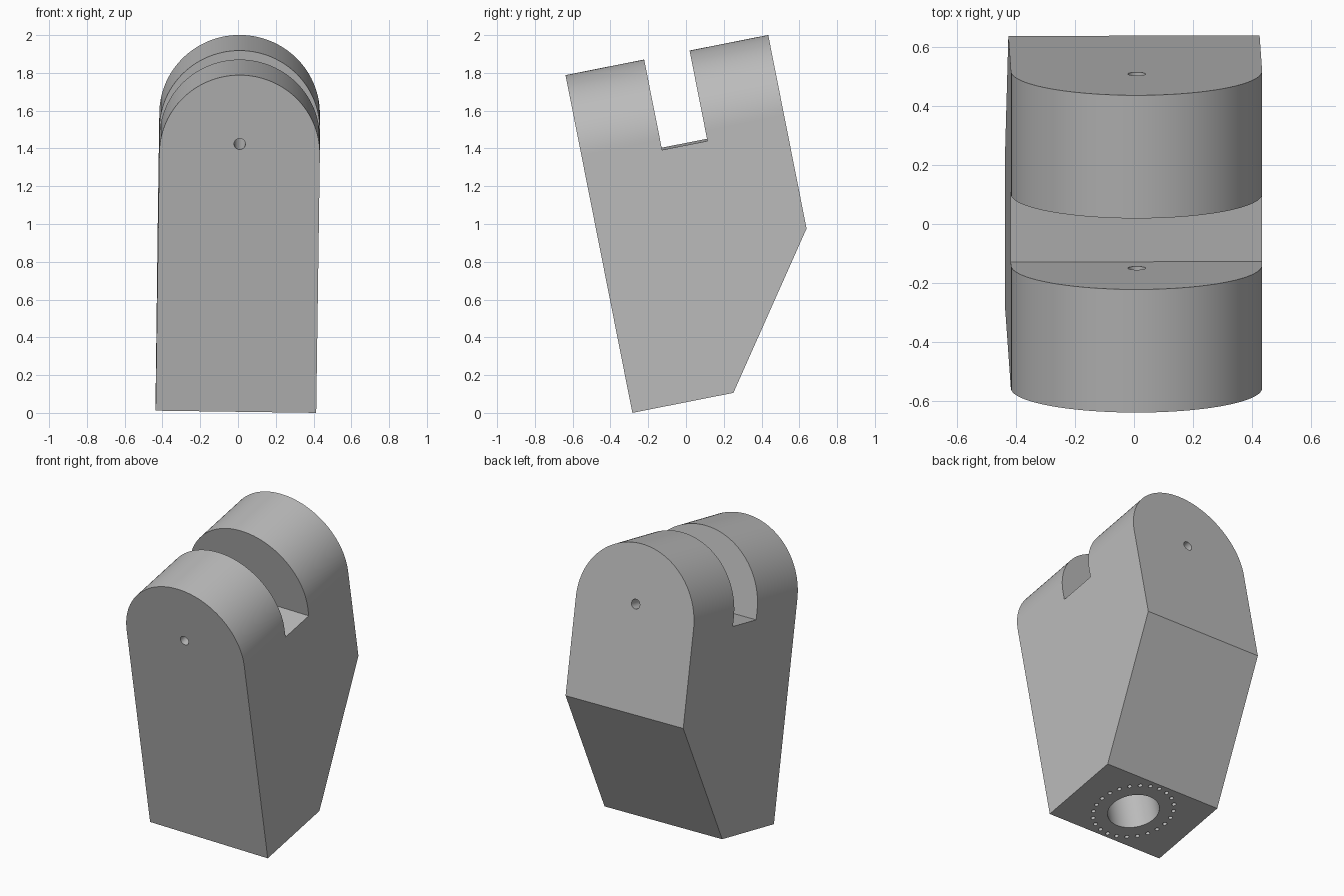
import bpy, bmesh
from math import pi, radians, cos, sin
from mathutils import Matrix, Vector

cube = bpy.data.objects.get("Cube")
if cube:
    bpy.data.objects.remove(cube, do_unlink=True)

HALF, DEPTH, HEIGHT = 0.425, 1.094, 1.817
BASE_DEPTH, RIDGE = 0.545, 0.778

grey = bpy.data.materials.new("plain grey")
grey.use_nodes = True
colour = (0.5, 0.5, 0.5, 1)
grey.diffuse_color = colour
grey.node_tree.nodes["Principled BSDF"].inputs["Base Color"].default_value = colour


def add_object(name, bm):
    bmesh.ops.recalc_face_normals(bm, faces=bm.faces[:])
    mesh = bpy.data.meshes.new(name)
    bm.to_mesh(mesh)
    bm.free()
    mesh.materials.append(grey)
    obj = bpy.data.objects.new(name, mesh)
    bpy.context.collection.objects.link(obj)
    return obj


def add_cylinder(bm, radius, length, matrix, segments):
    bmesh.ops.create_cone(bm, cap_ends=True, segments=segments, radius1=radius,
                          radius2=radius, depth=length, matrix=matrix)


# Arched block: front outline pushed back along y
bm = bmesh.new()
steps = 64
outline = [(-HALF, 0), (HALF, 0)]
outline += [(HALF * cos(pi * i / steps), HEIGHT - HALF + HALF * sin(pi * i / steps))
            for i in range(steps + 1)]
front = bm.faces.new([bm.verts.new((x, 0, z)) for x, z in outline])
pushed = bmesh.ops.extrude_face_region(bm, geom=[front])["geom"]
bmesh.ops.translate(bm, vec=(0, DEPTH, 0),
                    verts=[v for v in pushed if isinstance(v, bmesh.types.BMVert)])

# Sloping lower back
cut = bmesh.ops.bisect_plane(bm, geom=bm.verts[:] + bm.edges[:] + bm.faces[:],
                             plane_co=(0, BASE_DEPTH, 0),
                             plane_no=Vector((0, RIDGE, BASE_DEPTH - DEPTH)),
                             clear_outer=True)
bmesh.ops.holes_fill(bm, edges=[e for e in bm.edges if e.is_boundary])
body = add_object("arched_bracket", bm)

# Slot across the top
cutters = []
bm = bmesh.new()
bmesh.ops.create_cube(bm, size=1, matrix=Matrix.Translation((0, 0.547, 1.835))
                      @ Matrix.Diagonal((2, 0.245, 1, 1)))
cutters.append(add_object("slot_cutter", bm))

# Pin hole through both lugs
bm = bmesh.new()
add_cylinder(bm, 0.03, 2, Matrix.Translation((0, 0.5, 1.445)) @ Matrix.Rotation(pi / 2, 4, 'X'), 32)
cutters.append(add_object("pin_hole_cutter", bm))

# Socket in the base and its ring of small holes
base = Matrix.Translation((0, BASE_DEPTH / 2, 0))
bm = bmesh.new()
add_cylinder(bm, 0.155, 1, base, 64)
for i in range(24):
    a = 2 * pi * i / 24
    add_cylinder(bm, 0.013, 0.2, base @ Matrix.Translation((0.243 * cos(a), 0.243 * sin(a), 0)), 16)
cutters.append(add_object("base_hole_cutter", bm))

bpy.ops.object.select_all(action='DESELECT')
bpy.context.view_layer.objects.active = body
body.select_set(True)
for cutter in cutters:
    cutter.hide_render = True
    mod = body.modifiers.new(cutter.name, 'BOOLEAN')
    mod.operation, mod.solver, mod.object = 'DIFFERENCE', 'EXACT', cutter
    bpy.ops.object.modifier_apply(modifier=mod.name)
    bpy.data.objects.remove(cutter, do_unlink=True)

# Lean the finished part
body.data.transform(Matrix.Translation((-0.011, -0.285, 0.006))
                    @ Matrix.Rotation(radians(11.2), 4, 'X')
                    @ Matrix.Rotation(radians(0.8), 4, 'Y'))
bpy.ops.object.shade_smooth_by_angle(angle=radians(30))
